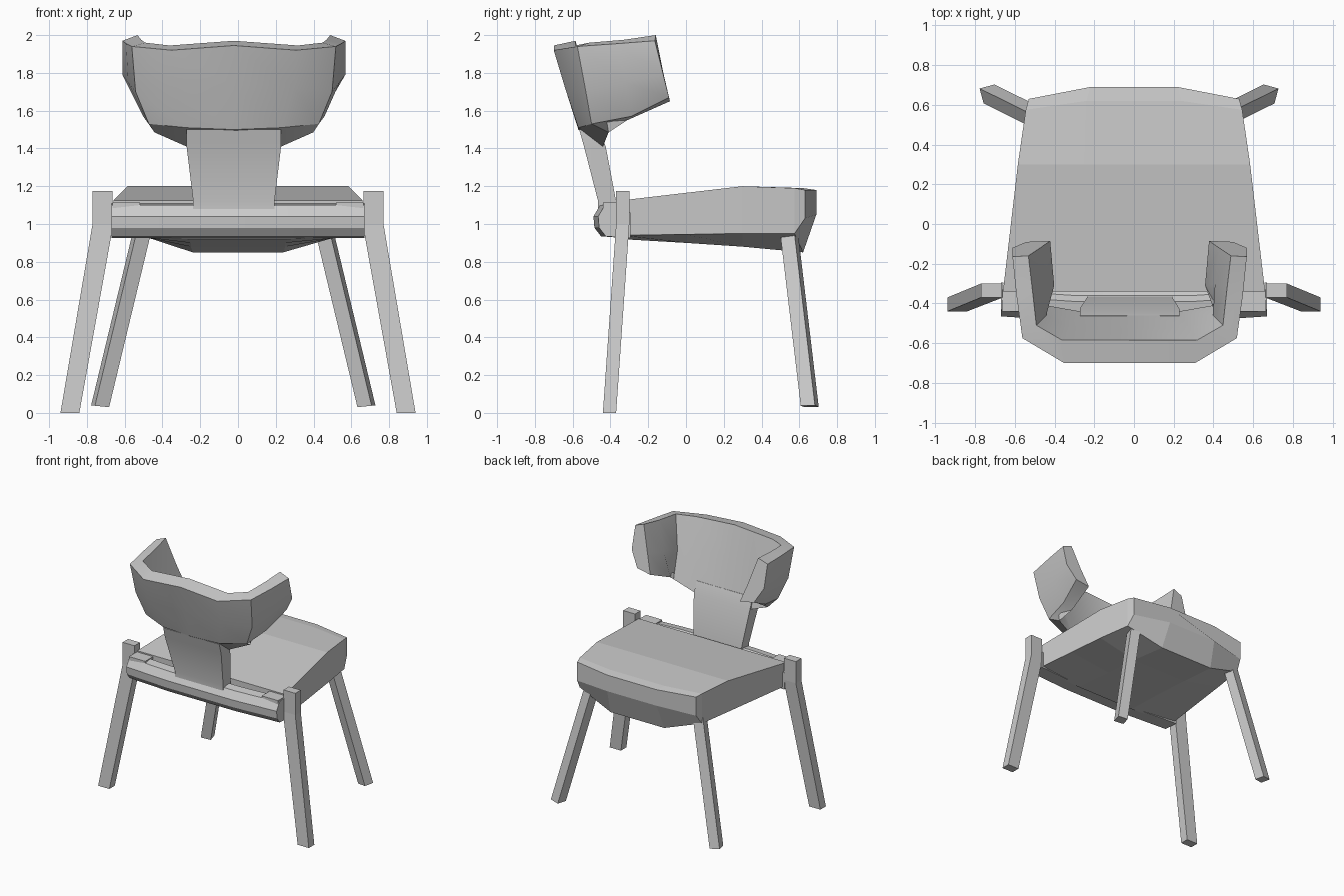
import bpy, bmesh, math

if "Cube" in bpy.data.objects:
    bpy.data.objects.remove(bpy.data.objects["Cube"])


def loft(name, rings, smooth=False):
    """Skin a list of equal-sized closed rings and cap both ends."""
    bm = bmesh.new()
    loops = [[bm.verts.new(p) for p in ring] for ring in rings]
    n = len(rings[0])
    for a, b in zip(loops, loops[1:]):
        for i in range(n):
            j = (i + 1) % n
            bm.faces.new((a[i], a[j], b[j], b[i]))
    bm.faces.new(loops[0])
    bm.faces.new(loops[-1])
    bmesh.ops.recalc_face_normals(bm, faces=bm.faces)
    me = bpy.data.meshes.new(name)
    bm.to_mesh(me)
    bm.free()
    ob = bpy.data.objects.new(name, me)
    bpy.context.collection.objects.link(ob)
    if smooth:
        bpy.ops.object.select_all(action='DESELECT')
        ob.select_set(True)
        bpy.context.view_layer.objects.active = ob
        bpy.ops.object.shade_smooth_by_angle(angle=math.radians(32))
    return ob


def quad(x0, x1, y0, y1, z):
    return [(x0, y0, z), (x1, y0, z), (x1, y1, z), (x0, y1, z)]


# Seat: rows of (edge y, middle y, half width, middle half width, top, edge bottom, middle bottom)
rows = [(-.34, -.34, .66, .26, 1.125, .94, .92),
        (0, 0, .62, .25, 1.165, .945, .90),
        (.30, .30, .585, .25, 1.20, .95, .88),
        (.575, .62, .545, .24, 1.19, .95, .85),
        (.63, .69, .53, .22, 1.18, 1.03, 1.05)]
loft("seat", [[(-w, ye, t), (-m, ym, t), (m, ym, t), (w, ye, t),
               (w, ye, eb), (m, ym, mb), (-m, ym, mb), (-w, ye, eb)]
              for ye, ym, w, m, t, eb, mb in rows])

# Rear rail with a shallow slot left between it and the seat
rail = [(-.45, .935), (-.485, .98), (-.49, 1.04), (-.455, 1.10),
        (-.39, 1.11), (-.36, 1.07), (-.32, 1.06), (-.32, .925)]
loft("rear_rail", [[(x, y + dy, z) for y, z in rail]
                   for x, dy in ((-.67, .025), (-.3, 0), (.3, 0), (.67, .025))], True)
for s, side in ((-1, "left"), (1, "right")):
    loft("rail_end_" + side, [quad(s * .52, s * .665, -.44, -.33, z) for z in (.96, 1.115)])

# Backrest stem
OFF = -.022
stem = [(1.03, .215, -.47, -.36), (1.12, .215, -.465, -.37),
        (1.41, .25, -.54, -.425), (1.50, .25, -.565, -.46)]
loft("backrest_stem", [quad(OFF - w, OFF + w, y0, y1, z) for z, w, y0, y1 in stem], True)

# Wrap-around backrest: each section runs outer top, mid, low, then inner low, mid, top
half = [
    [(.33, -.70, 1.92), (.32, -.64, 1.72), (.25, -.57, 1.51),
     (.25, -.44, 1.41), (.30, -.52, 1.72), (.34, -.585, 1.945)],
    [(.54, -.575, 1.94), (.52, -.53, 1.70), (.45, -.50, 1.53),
     (.42, -.41, 1.485), (.42, -.46, 1.70), (.47, -.51, 1.96)],
    [(.57, -.36, 1.955), (.56, -.32, 1.75), (.48, -.29, 1.57),
     (.38, -.31, 1.55), (.43, -.30, 1.75), (.49, -.33, 1.975)],
    [(.59, -.165, 1.97), (.59, -.12, 1.79), (.52, -.09, 1.67),
     (.40, -.085, 1.65), (.45, -.12, 1.80), (.51, -.16, 2.0)],
]
centre = [(0, -.70, 1.945), (0, -.64, 1.73), (0, -.57, 1.50),
          (0, -.44, 1.42), (0, -.525, 1.73), (0, -.585, 1.97)]
mirrored = [[(-x, y, z) for x, y, z in ring] for ring in reversed(half)]
loft("backrest", [[(x + OFF, y, z) for x, y, z in ring]
                  for ring in mirrored + [centre] + half], True)

# Legs
for s, side in ((-1, "left"), (1, "right")):
    loft("rear_leg_" + side, [
        quad(s * .84, s * .94, -.44, -.37, 0),
        quad(s * .66, s * .77, -.37, -.30, 1.0),
        quad(s * .665, s * .77, -.37, -.30, 1.175)])
    rings = []
    for cx, cy, z in ((.705, .655, .035), (.473, .54, 1.0)):
        ring = []
        for k in range(4):
            a = math.radians(45 + 90 * k - 15)
            dx, dy = .055 * math.cos(a), .055 * math.sin(a)
            ring.append((s * (cx + dx) - .025, cy + dy, z + .1 * dx))
        rings.append(ring)
    loft("front_leg_" + side, rings)
